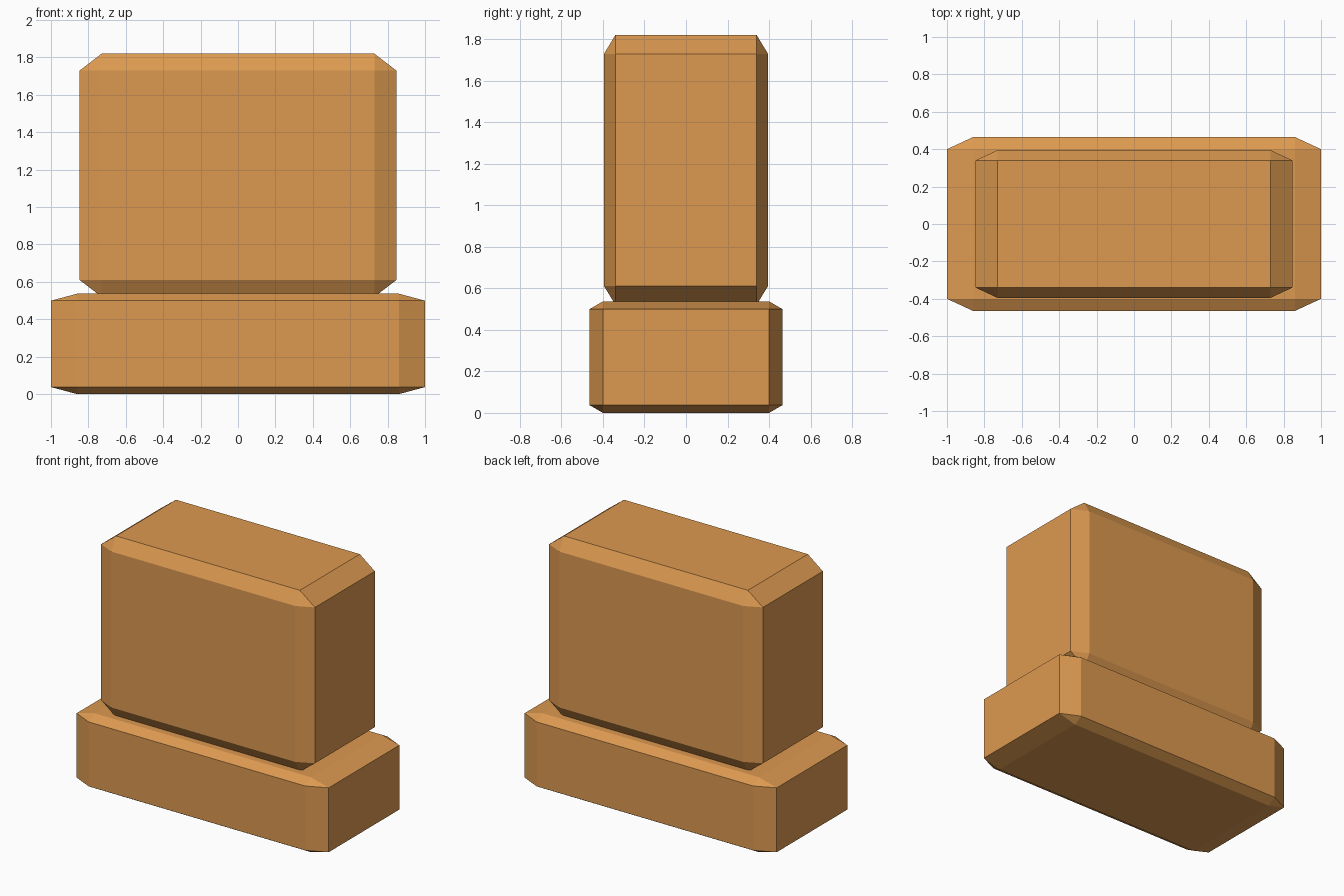
import bpy
import bmesh
from mathutils import Matrix

default = bpy.data.objects.get("Cube")
if default:
    bpy.data.objects.remove(default, do_unlink=True)

# Single warm colour
tan = bpy.data.materials.new("warm_tan")
tan.use_nodes = True
color = (0.72, 0.32, 0.08, 1)
tan.diffuse_color = color
tan.node_tree.nodes["Principled BSDF"].inputs["Base Color"].default_value = color


def chamfered_block(name, size, bottom):
    """Bevel a unit cube, then stretch it so the chamfers follow its proportions."""
    bm = bmesh.new()
    bmesh.ops.create_cube(bm, size=1)
    bmesh.ops.bevel(bm, geom=bm.edges[:], offset=0.07, offset_type='OFFSET',
                    segments=1, affect='EDGES')
    bmesh.ops.transform(bm, matrix=Matrix.Diagonal((*size, 1)), verts=bm.verts)
    mesh = bpy.data.meshes.new(name)
    bm.to_mesh(mesh)
    bm.free()
    mesh.materials.append(tan)
    block = bpy.data.objects.new(name, mesh)
    block.location.z = bottom + size[2] / 2
    bpy.context.collection.objects.link(block)


# Wide plinth and the tall slab resting in it
chamfered_block("base_block", (2.0, 0.93, 0.537), 0)
chamfered_block("upright_slab", (1.696, 0.79, 1.3), 0.52)
